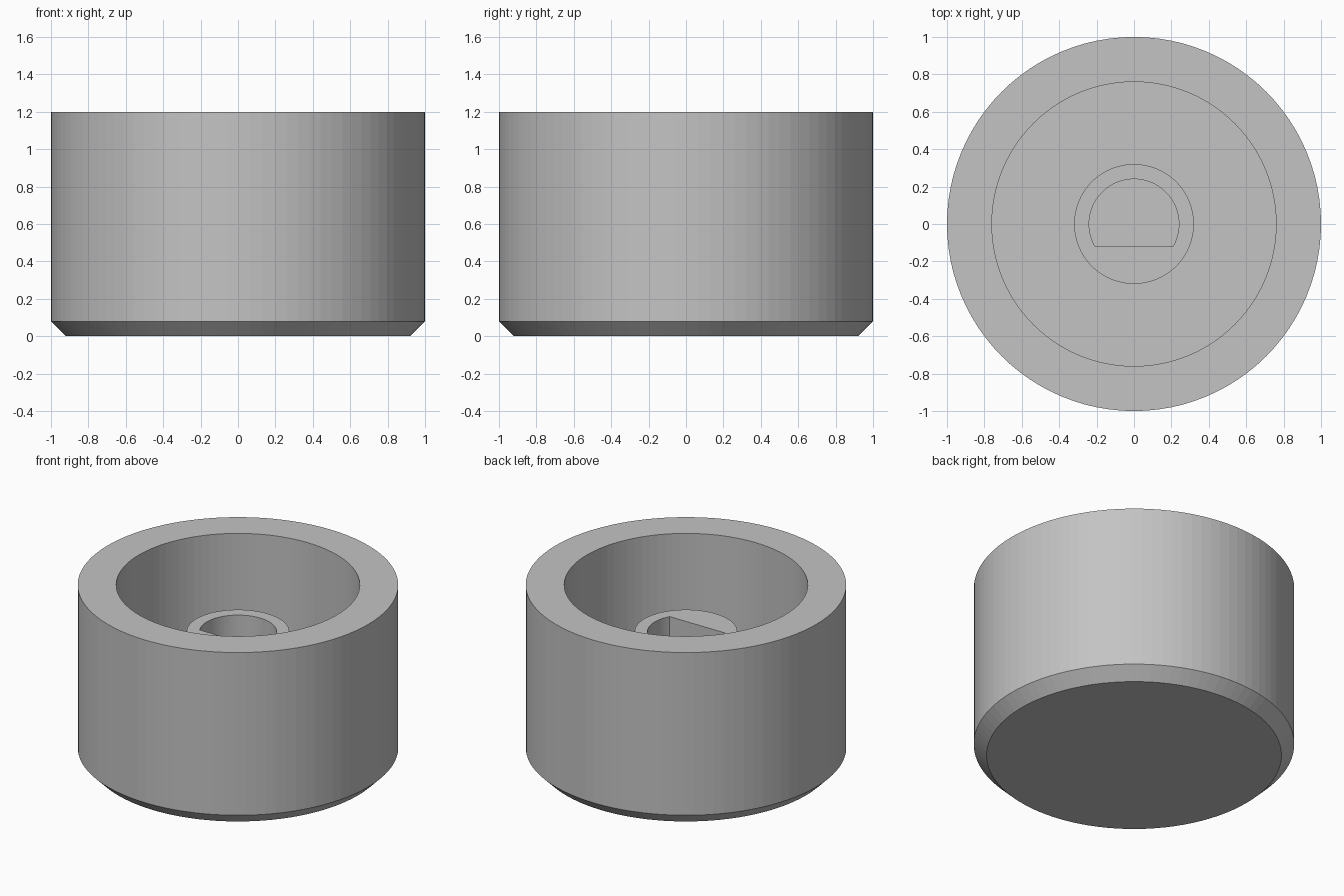
import bpy, bmesh, math

if "Cube" in bpy.data.objects:
    bpy.data.objects.remove(bpy.data.objects["Cube"])

SEGMENTS = 96
FLOOR_Z = 0.24     # inside floor of the cup and of the shaft bore
BOSS_Z = 0.88      # top of the central boss
FLAT_Y = -0.12     # flat side of the D-shaped bore

grey = bpy.data.materials.new("grey_plastic")
grey.diffuse_color = (0.55, 0.55, 0.55, 1)
grey.use_nodes = True
grey.node_tree.nodes["Principled BSDF"].inputs["Base Color"].default_value = grey.diffuse_color


def ring(bm, radius, z, flat=None):
    """Circle of vertices, optionally cut off straight at y = flat."""
    verts = []
    for i in range(SEGMENTS):
        a = 2 * math.pi * i / SEGMENTS
        x, y = radius * math.cos(a), radius * math.sin(a)
        verts.append(bm.verts.new((x, y if flat is None else max(y, flat), z)))
    return verts


bm = bmesh.new()
# Closed knob: base, chamfer, outer wall, rim, cup wall, floor, boss, D bore
profile = [
    (0.92, 0.0, None), (1.0, 0.08, None), (1.0, 1.2, None),
    (0.76, 1.2, None), (0.76, FLOOR_Z, None),
    (0.32, FLOOR_Z, None), (0.32, BOSS_Z, None),
    (0.24, BOSS_Z, FLAT_Y), (0.24, FLOOR_Z, FLAT_Y),
]
rings = [ring(bm, *p) for p in profile]
for low, high in zip(rings, rings[1:]):
    for i in range(SEGMENTS):
        j = (i + 1) % SEGMENTS
        bm.faces.new((low[i], low[j], high[j], high[i]))
bm.faces.new(rings[0][::-1])   # underside
bm.faces.new(rings[-1])        # bore floor
bmesh.ops.recalc_face_normals(bm, faces=bm.faces[:])

mesh = bpy.data.meshes.new("knob")
bm.to_mesh(mesh)
bm.free()
mesh.materials.append(grey)
knob = bpy.data.objects.new("knob", mesh)
bpy.context.collection.objects.link(knob)
